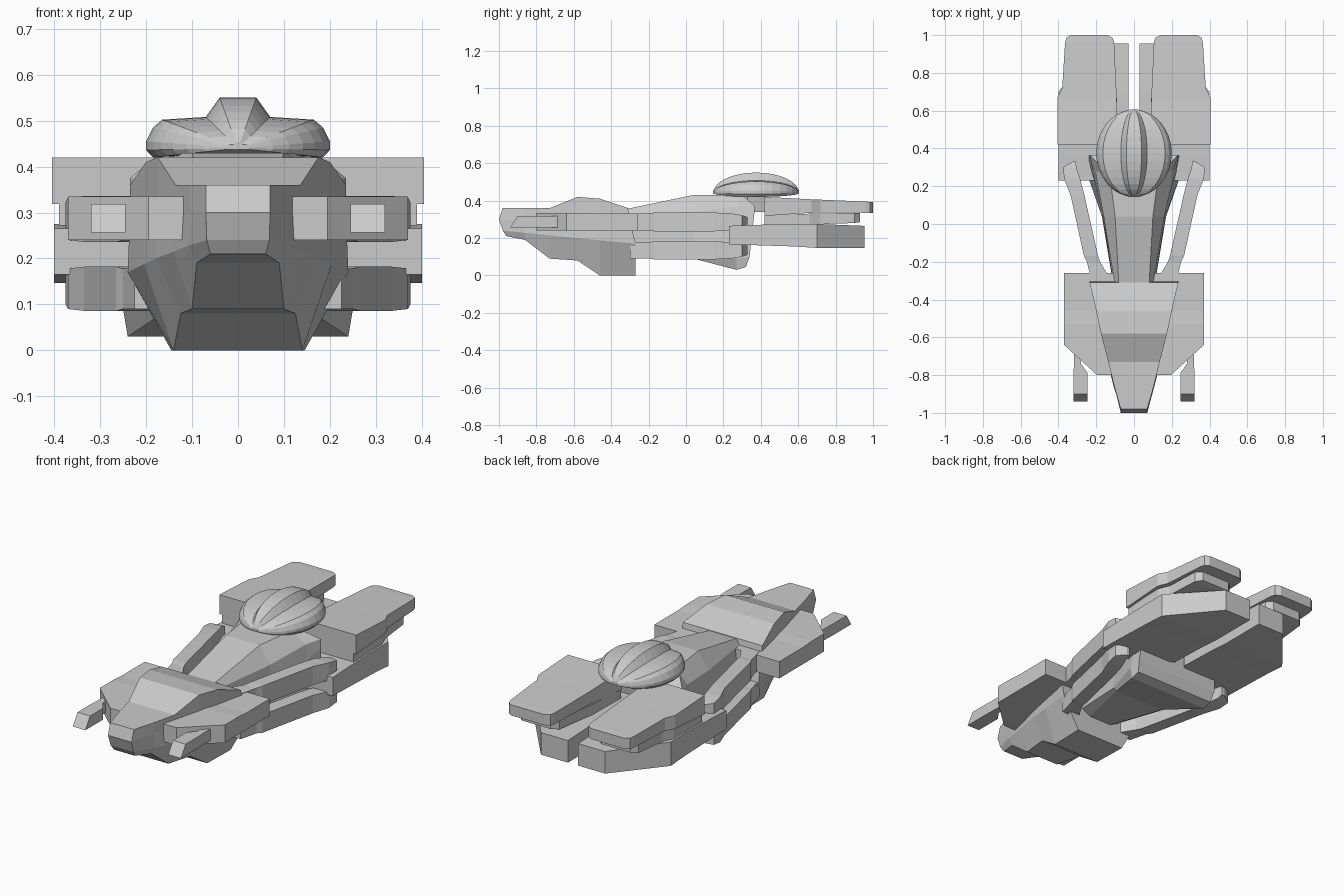
import bpy, bmesh, math


def make(name, rings, mirror=False):
    """Skin closed rings of equal length; caps are quad strips."""
    bm = bmesh.new()
    vs = [[bm.verts.new(p) for p in r] for r in rings]
    n = len(rings[0])
    for a, b in zip(vs, vs[1:]):
        for i in range(n):
            j = (i + 1) % n
            bm.faces.new((a[i], a[j], b[j], b[i]))
    for r in (vs[0], vs[-1]):
        for i in range(n // 2 - 1):
            bm.faces.new((r[i], r[i + 1], r[n - 2 - i], r[n - 1 - i]))
    bmesh.ops.recalc_face_normals(bm, faces=bm.faces)
    me = bpy.data.meshes.new(name)
    bm.to_mesh(me)
    bm.free()
    ob = bpy.data.objects.new(name, me)
    bpy.context.collection.objects.link(ob)
    if mirror:
        ob.modifiers.new("mirror", 'MIRROR').use_mirror_merge = False
    return ob


def symmetric(name, halves):
    """Loft half sections (x, y, z), mirrored across x = 0."""
    return make(name, [h + [(-x, y, z) for x, y, z in reversed(h)] for h in halves])


def slab(name, stations):
    """Mirrored pair of slabs; station = y, x0, x1, z0, z1."""
    return make(name, [[(x0, y, z0), (x1, y, z0), (x1, y, z1), (x0, y, z1)]
                       for y, x0, x1, z0, z1 in stations], True)


# Head hull: wedge with stepped keel
nose = [(.07, -.98, .36), (.07, -1, .30), (.068, -.98, .24), (.06, -.96, .21)]
hull = [nose]
for y, w, top, mid, bw, bot in [(-.86, .104, .36, .228, .09, .19),
                                (-.73, .136, .36, .215, .10, .09),
                                (-.58, .175, .42, .20, .125, .08),
                                (-.46, .20, .41, .188, .14, 0)]:
    hull.append([(w, y, top), (w, y, .30), (w + .004, y, mid), (bw, y, bot)])
hull.append([(.235, -.31, .36), (.235, -.30, .30), (.24, -.27, .17), (.145, -.27, 0)])
symmetric("head_hull", hull)

# Cheek plates on the head
slab("cheek_plate", [(-.80, .06, .195, .24, .335), (-.64, .06, .37, .24, .335),
                     (-.53, .06, .37, .24, .335), (-.46, .06, .37, .24, .33),
                     (-.26, .11, .37, .24, .33)])

# Forward guns with slanted tips
guns = [[(x, y, z) for x, y, z in ((x0, yb, .257), (x1, yb, .257), (x1, yt, .318), (x0, yt, .318))]
        for yb, yt, x0, x1 in [(-.94, -.90, .245, .32), (-.79, -.79, .245, .32),
                               (-.74, -.74, .28, .318), (-.60, -.60, .28, .318)]]
make("gun", guns, True)

# Central body: widening wedge
symmetric("body", [
    [(.08, -.32, .355), (.10, -.32, .33), (.11, -.32, .24), (.11, -.32, .14), (.06, -.30, .11)],
    [(.10, .04, .43), (.16, .04, .34), (.165, .04, .25), (.17, .04, .10), (.15, .04, .09)],
    [(.13, .27, .43), (.205, .28, .37), (.22, .28, .30), (.25, .27, .09), (.24, .27, .03)],
    [(.18, .31, .42), (.235, .365, .375), (.235, .365, .33), (.25, .34, .10), (.24, .32, .045)]])

# Upper and lower side arms
arm_plan = [(-.30, .12, .225, 0), (-.20, .18, .25, 0), (-.17, .19, .265, .004),
            (.15, .262, .335, .004), (.24, .285, .37, 0), (.30, .305, .375, -.01), (.33, .308, .325, -.02)]
for name, z0, z1 in (("upper_arm", .24, .332), ("lower_arm", .09, .178)):
    slab(name, [(y, a, b, z0 - d, z1 + d) for y, a, b, d in arm_plan])

# Engine pods with chamfered rear
slab("engine_pod", [(.23, .20, .40, .165, .265), (.36, .03, .40, .162, .27),
                    (.58, .03, .40, .155, .275), (.70, .03, .40, .147, .275),
                    (.955, .03, .19, .147, .265)])

# Stacked rear plates
slab("middle_plate", [(.42, .09, .39, .272, .325), (.66, .09, .39, .275, .33),
                      (.72, .10, .365, .275, .33), (.90, .12, .35, .28, .335),
                      (.93, .15, .32, .285, .335)])
slab("upper_plate", [(.42, .085, .405, .318, .42), (.67, .092, .405, .335, .407),
                     (.72, .094, .38, .337, .405), (.96, .105, .365, .335, .395),
                     (.985, .112, .358, .335, .393), (1.0, .14, .335, .335, .392)])

# Dome: meridian ribs running front to back, with raised centre ridge
profile = [(.04, .11), (.07, .068), (.165, .062), (.185, .045), (.20, .015), (.20, -.004), (.185, -.02)]
dome = []
for i in range(17):
    t = math.pi * i / 16
    s = max(math.sin(t), .12)
    dome.append([(x * s, .375 - .23 * math.cos(t), .44 + h * s) for x, h in profile])
symmetric("dome", dome)

# Dome pedestal
symmetric("dome_pedestal", [[(w, y, .44), (w, y, .34)] for y, w in ((.28, .07), (.33, .1), (.42, .07))])
